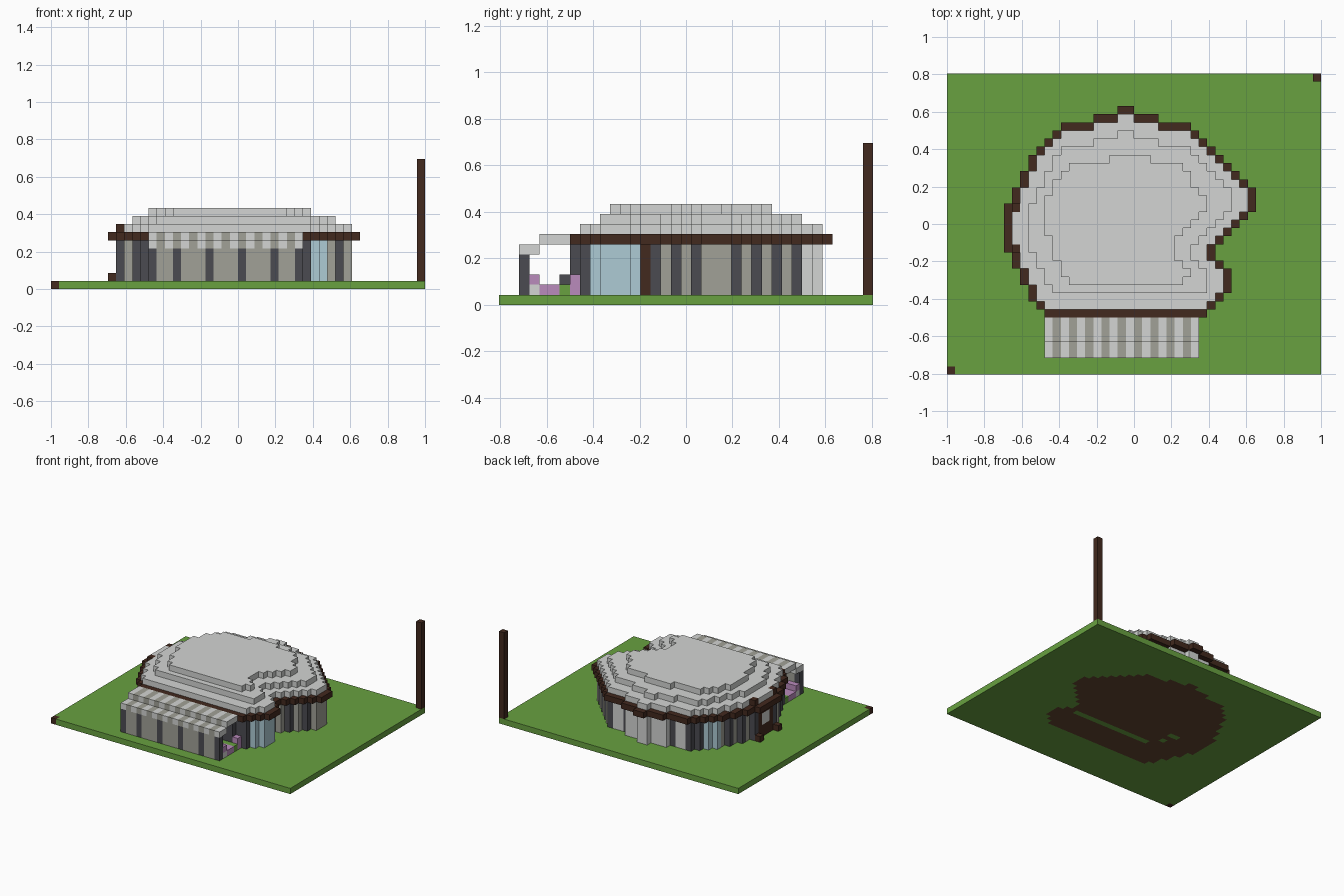
import bpy
import bmesh

old = bpy.data.objects.get("Cube")
if old:
    bpy.data.objects.remove(old, do_unlink=True)

UNIT = 1 / 23          # edge of one block
WIDE, DEEP = 46, 37    # plot size in blocks


def linear(c):
    c /= 255
    return c / 12.92 if c <= 0.04045 else ((c + 0.055) / 1.055) ** 2.4


def material(name, *rgb):
    colour = [linear(c) for c in rgb] + [1]
    m = bpy.data.materials.new(name)
    m.use_nodes = True
    m.diffuse_color = colour
    m.node_tree.nodes["Principled BSDF"].inputs["Base Color"].default_value = colour
    return m


GRASS = material("grass green", 104, 161, 64)
STONE = material("light stone", 211, 213, 211)
TAUPE = material("taupe stone", 161, 161, 151)
DARK = material("dark slate", 75, 75, 81)
GLASS = material("pale blue glass", 174, 203, 213)
BROWN = material("dark brown wood", 66, 41, 30)
FLOOR = material("floor wood", 100, 70, 48)
PURPLE = material("purple flowers", 186, 139, 188)

SIDES = ((1, 0), (0, 1), (-1, 0), (0, -1))


def slab(name, cells, low, high, mat):
    """Raise a set of plan cells into a block slab between two levels."""
    cells = set(cells)
    bm = bmesh.new()
    z0, z1 = low * UNIT, high * UNIT

    def quad(points):
        bm.faces.new([bm.verts.new(p) for p in points])

    for i, j in cells:
        x, y = (i - WIDE / 2) * UNIT, (j - DEEP / 2) * UNIT
        corners = [(x, y), (x + UNIT, y), (x + UNIT, y + UNIT), (x, y + UNIT)]
        quad([(*c, z1) for c in corners])
        quad([(*c, z0) for c in reversed(corners)])
        for n, (dx, dy) in enumerate(SIDES):
            if (i + dx, j + dy) not in cells:
                a, b = corners[(n + 1) % 4], corners[(n + 2) % 4]
                quad([(*a, z0), (*b, z0), (*b, z1), (*a, z1)])
    bmesh.ops.remove_doubles(bm, verts=bm.verts, dist=UNIT / 100)
    mesh = bpy.data.meshes.new(name)
    bm.to_mesh(mesh)
    bm.free()
    mesh.materials.append(mat)
    ob = bpy.data.objects.new(name, mesh)
    bpy.context.collection.objects.link(ob)


def area(i0, i1, j0, j1):
    return {(i, j) for i in range(i0, i1 + 1) for j in range(j0, j1 + 1)}


def plan(first_row, spans):
    return {(i, first_row + n) for n, (a, b) in enumerate(spans)
            for i in range(a, b + 1)}


def inset(cells, times=1):
    for _ in range(times):
        cells = {(i, j) for i, j in cells
                 if all((i + dx, j + dy) in cells for dx, dy in SIDES)}
    return cells


# Stepped roof, one block per level
eaves = plan(7, [(12, 31), (11, 32), (10, 33), (10, 34), (9, 34), (9, 34), (8, 33),
                 (8, 32), (7, 32), (7, 33), (7, 34), (7, 35), (7, 36), (7, 37),
                 (8, 37), (8, 37), (9, 36), (9, 35), (10, 34), (10, 33), (11, 32),
                 (12, 31), (13, 30), (14, 29), (18, 25), (21, 22)])
crown = plan(11, [(15, 28), (14, 29), (14, 28), (13, 27), (13, 27), (13, 27),
                  (12, 28), (12, 29), (12, 30), (12, 31), (12, 31), (13, 30),
                  (13, 29), (14, 29), (15, 28), (20, 24)])
footprint = inset(eaves)
porch_caps = {(8, 15), (8, 20)}
slab("roof_eaves", eaves, 6, 7, BROWN)
slab("roof_lower_step", footprint - porch_caps, 7, 8, STONE)
slab("roof_middle_step", inset(eaves, 3), 8, 9, STONE)
slab("roof_crown", crown, 9, 10, STONE)
slab("porch_caps", porch_caps, 7, 8, BROWN)

# Outer wall, coloured in vertical strips row by row
RIGHT = "DGGGGGBDTDTDTTTDTDTDTDLL"
LEFT = "DDTDDTDDBOOBDTDTDTGGDLLL"
kinds = {"D": ("wall_pillars", DARK, 1, 6), "G": ("wall_windows", GLASS, 1, 6),
         "B": ("wall_posts", BROWN, 1, 6), "T": ("wall_panels", TAUPE, 1, 6),
         "L": ("wall_light_panels", STONE, 1, 6), "O": ("door_light", STONE, 3, 5)}
strips = {k: set() for k in kinds}
for i, j in footprint - inset(footprint):
    if j >= 29:
        kind = "D" if i in (14, 17, 26, 29) else "L"
    else:
        kind = (RIGHT if i > 22 else LEFT)[j - 8]
    strips[kind].add((i, j))
strips["D"] |= area(12, 29, 7, 7)
for kind, (name, mat, low, high) in kinds.items():
    slab(name, strips[kind], low, high, mat)

# Side entrance
slab("door_base", strips["O"], 1, 3, BROWN)
slab("door_lintel", strips["O"], 5, 6, BROWN)
slab("porch_footings", {(7, 15), (7, 20)}, 1, 2, BROWN)

# Front arcade: screen wall, pillars and striped stepped canopy
pillars = {(i, 2) for i in (12, 15, 19, 23, 27, 30)}
slab("arcade_pillars", pillars, 1, 5, DARK)
slab("arcade_screen", area(12, 30, 2, 2) - pillars, 1, 5, TAUPE)
for name, parity, mat in (("light", 0, STONE), ("taupe", 1, TAUPE)):
    for part, j0, j1, level in (("lower", 2, 3, 5), ("upper", 4, 6, 6)):
        stripes = {c for c in area(12, 30, j0, j1) if c[0] % 2 == parity}
        slab(f"canopy_{part}_{name}_stripes", stripes, level, level + 1, mat)

# Flowers and planters at both open ends of the arcade
for side, a, b in (("right", 12, 13), ("left", 29, 30)):
    slab(f"flower_plinth_{side}", area(a, b, 3, 3), 1, 2, STONE)
    slab(f"plinth_flowers_{side}", area(a, b, 3, 3), 2, 3, PURPLE)
    slab(f"bed_flowers_{side}", area(a, b, 4, 5), 1, 2, PURPLE)
slab("hedge", area(12, 30, 6, 6), 1, 2, GRASS)
slab("hedge_cap", area(15, 27, 6, 6), 2, 3, DARK)
slab("wall_flowers", {(30, 7)}, 1, 3, PURPLE)

# Ground, floor let into it, and corner posts
floor = footprint - area(16, 30, 13, 13) - {(14, 15), (13, 17), (14, 17)}
near_corner, far_corner = (0, 0), (WIDE - 1, DEEP - 1)
ground = area(0, WIDE - 1, 0, DEEP - 1) - floor - {near_corner}
slab("ground", ground, 0, 1, GRASS)
slab("floor", floor, 0, 1, FLOOR)
slab("corner_marker", {near_corner}, 0, 1, BROWN)
slab("tall_corner_post", {far_corner}, 1, 16, BROWN)
